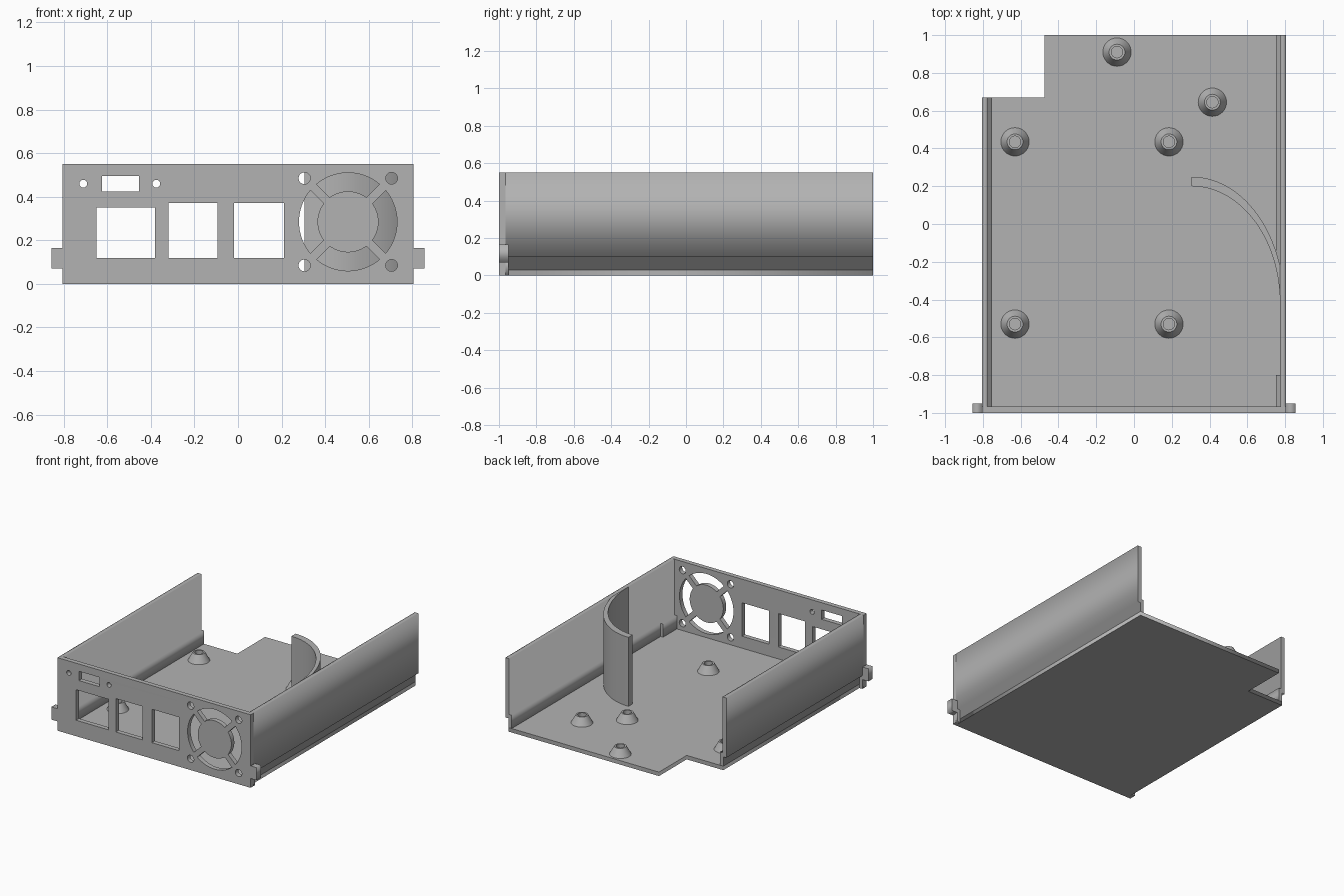
import bpy
import bmesh
import math
from mathutils import Matrix

cube = bpy.data.objects.get("Cube")
if cube:
    bpy.data.objects.remove(cube, do_unlink=True)

grey = bpy.data.materials.new("plain grey")
grey.use_nodes = True
COLOR = (0.45, 0.45, 0.45, 1)
grey.diffuse_color = COLOR
grey.node_tree.nodes["Principled BSDF"].inputs["Base Color"].default_value = COLOR

# Maps a flat profile (x, z) to an upright one facing -y
UPRIGHT = Matrix.Rotation(math.pi / 2, 4, 'X')


def add_object(name, mesh, smooth=False):
    obj = bpy.data.objects.new(name, mesh)
    bpy.context.collection.objects.link(obj)
    mesh.materials.clear()
    mesh.materials.append(grey)
    if smooth:
        bpy.ops.object.select_all(action='DESELECT')
        obj.select_set(True)
        bpy.context.view_layer.objects.active = obj
        bpy.ops.object.shade_smooth_by_angle(angle=math.radians(30))
    return obj


def extrude(name, loops, low, high, upright=False, smooth=False):
    """Fill an outline (further loops are holes) and extrude it from low to high."""
    curve = bpy.data.curves.new(name, 'CURVE')
    curve.dimensions = '2D'
    curve.fill_mode = 'BOTH'
    curve.extrude = (high - low) / 2
    for loop in loops:
        spline = curve.splines.new('POLY')
        spline.points.add(len(loop) - 1)
        for point, (u, v) in zip(spline.points, loop):
            point.co = (u, v, 0, 1)
        spline.use_cyclic_u = True
    temp = bpy.data.objects.new("temp", curve)
    bpy.context.collection.objects.link(temp)
    deps = bpy.context.evaluated_depsgraph_get()
    mesh = bpy.data.meshes.new_from_object(temp.evaluated_get(deps))
    bpy.data.objects.remove(temp, do_unlink=True)
    mid = (low + high) / 2
    if upright:
        mesh.transform(Matrix.Translation((0, mid, 0)) @ UPRIGHT)
    else:
        mesh.transform(Matrix.Translation((0, 0, mid)))
    bm = bmesh.new()
    bm.from_mesh(mesh)
    bmesh.ops.remove_doubles(bm, verts=bm.verts, dist=0.0001)
    bmesh.ops.recalc_face_normals(bm, faces=bm.faces)
    bm.to_mesh(mesh)
    bm.free()
    return add_object(name, mesh, smooth)


def rect(x0, x1, y0, y1):
    return [(x0, y0), (x1, y0), (x1, y1), (x0, y1)]


def arc(cx, cy, rx, ry, start, end, count):
    angles = [start + (end - start) * i / (count - 1) for i in range(count)]
    return [(cx + rx * math.cos(a), cy + ry * math.sin(a)) for a in angles]


def circle(cx, cy, r, count=32):
    return arc(cx, cy, r, r, 0, math.tau, count + 1)[:-1]


# Floor with the notched rear corner
W = 0.78
extrude("floor", [[(-W, -0.965), (W, -0.965), (W, 1), (-0.475, 1),
                   (-0.475, 0.67), (-W, 0.67)]], 0, 0.03)

# Front panel: port openings, screw holes and fan grille
FAN_X, FAN_Z, R_IN, R_OUT, SPOKE = 0.505, 0.285, 0.14, 0.225, 0.02
panel = [rect(-0.805, 0.805, 0, 0.55),
         rect(-0.65, -0.38, 0.12, 0.35),
         rect(-0.318, -0.094, 0.12, 0.372),
         rect(-0.018, 0.21, 0.12, 0.372),
         rect(-0.625, -0.455, 0.425, 0.495),
         circle(-0.71, 0.46, 0.018), circle(-0.375, 0.46, 0.018)]
for sx in (-1, 1):
    for sz in (-1, 1):
        panel.append(circle(FAN_X + sx * 0.2, FAN_Z + sz * 0.2, 0.027))
for k in range(4):
    mid = k * math.pi / 2
    a_out = math.pi / 4 - math.asin(SPOKE / R_OUT)
    a_in = math.pi / 4 - math.asin(SPOKE / R_IN)
    panel.append(arc(FAN_X, FAN_Z, R_OUT, R_OUT, mid - a_out, mid + a_out, 20)
                 + arc(FAN_X, FAN_Z, R_IN, R_IN, mid + a_in, mid - a_in, 16))
extrude("front_panel", panel, -1, -0.965, upright=True, smooth=True)


# Side walls: upper wall overhangs a recessed lower rail
def side_wall(name, side, y0, y1, ledge=0.752):
    profile = [(ledge, 0.03), (W, 0.03), (W, 0.10), (0.805, 0.10), (0.805, 0.55),
               (0.773, 0.55), (0.773, 0.13), (ledge, 0.13)]
    extrude(name, [[(side * x, z) for x, z in profile]], y0, y1, upright=True)


side_wall("right_wall", -1, -0.965, 0.67)
side_wall("left_wall_front", 1, -0.965, -0.8)
side_wall("left_wall_fan_bay", 1, -0.8, -0.22, ledge=0.7725)
side_wall("left_wall_rear", 1, -0.22, 1)

# Snap tabs and corner blocks beside the front panel
for side, word in ((1, "left"), (-1, "right")):
    tab = rect(0.805, 0.855, 0.07, 0.165)
    block = rect(W, 0.805, 0, 0.10)
    extrude(word + "_tab", [[(side * x, z) for x, z in tab]], -1, -0.95, upright=True)
    extrude(word + "_corner_block", [[(side * x, z) for x, z in block]],
            -0.965, -0.95, upright=True)

# Curved air duct from the side wall
CX, CY = 0.305, -0.42
outer = arc(CX, CY, 0.49, 0.67, math.pi / 2, 0.305, 32)
inner = arc(CX, CY, 0.468, 0.62, 0, math.pi / 2, 32)
extrude("air_duct", [outer + inner], 0.03, 0.55, smooth=True)

# Conical standoffs with blind screw holes, spun from one profile
STANDOFF = [(0.075, 0.03), (0.042, 0.09), (0.03, 0.09), (0.03, 0.04), (0, 0.04)]
spots = [(x, y) for x in (-0.63, 0.185) for y in (-0.53, 0.435)]
spots += [(-0.09, 0.91), (0.415, 0.645)]
for i, (x, y) in enumerate(spots):
    bm = bmesh.new()
    verts = [bm.verts.new((r, 0, z)) for r, z in STANDOFF]
    edges = [bm.edges.new(pair) for pair in zip(verts, verts[1:])]
    bmesh.ops.spin(bm, geom=verts + edges, cent=(0, 0, 0), axis=(0, 0, 1),
                   angle=math.tau, steps=32, use_merge=True)
    bmesh.ops.remove_doubles(bm, verts=bm.verts, dist=0.0001)
    bmesh.ops.recalc_face_normals(bm, faces=bm.faces)
    # Keep the open shell's sloped side facing outward
    slope = max(bm.faces, key=lambda f: f.calc_center_median().xy.length)
    if slope.normal.z < 0:
        bmesh.ops.reverse_faces(bm, faces=bm.faces)
    mesh = bpy.data.meshes.new("standoff")
    bm.to_mesh(mesh)
    bm.free()
    add_object(f"standoff_{i + 1}", mesh, smooth=True).location = (x, y, 0)
